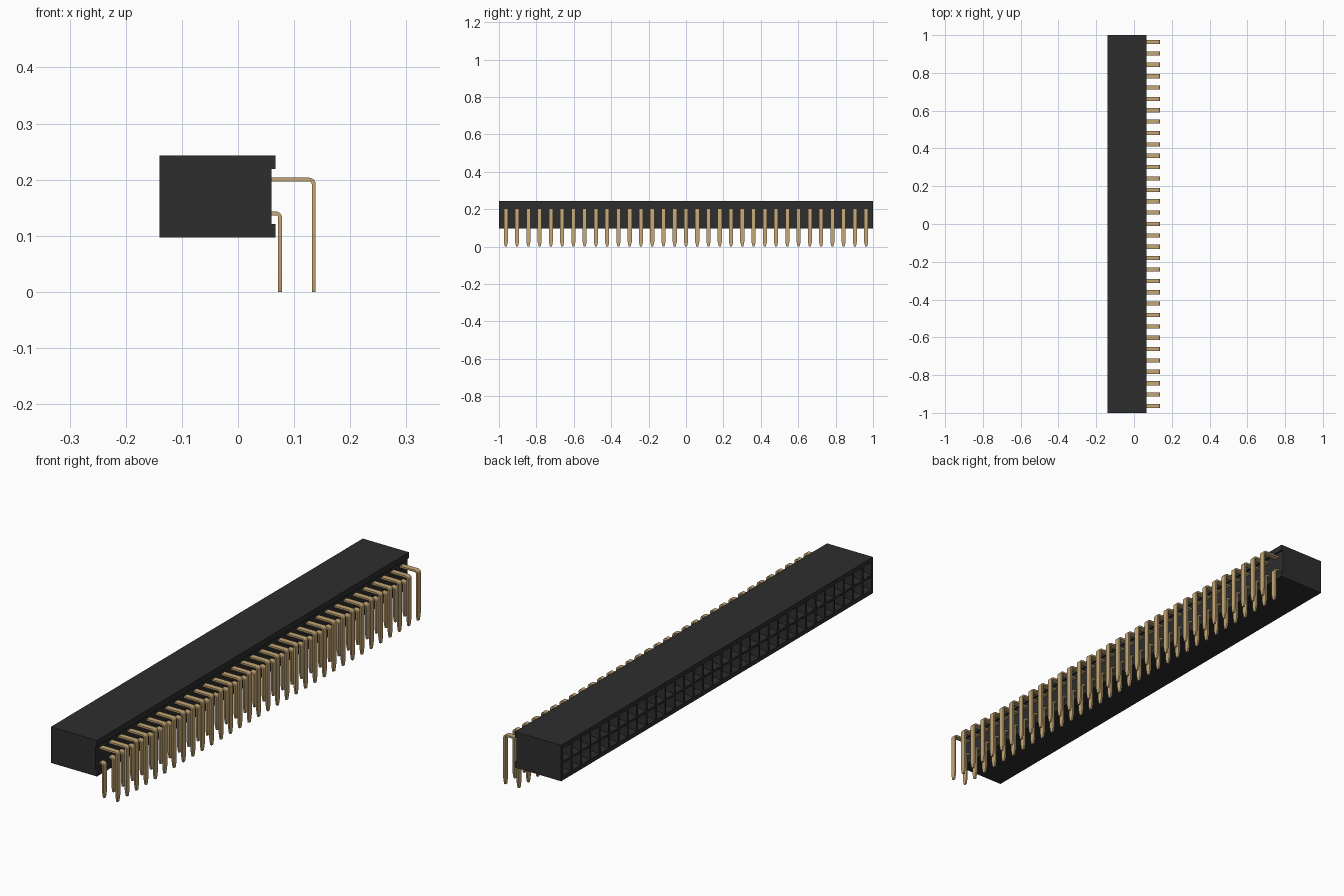
import bpy, bmesh, math

cube = bpy.data.objects.get("Cube")
if cube:
    bpy.data.objects.remove(cube, do_unlink=True)

COUNT, PITCH = 33, 0.0602
ROWS = (0.14, 0.20)
X_FRONT, X_BACK, X_RECESS = -0.14, 0.067, 0.06
Z_LOW, Z_HIGH = 0.097, 0.243
columns = [(i - (COUNT - 1) / 2) * PITCH for i in range(COUNT)]


def material(name, colour, metallic=0.0):
    m = bpy.data.materials.new(name)
    m.use_nodes = True
    m.diffuse_color = (*colour, 1)
    node = m.node_tree.nodes["Principled BSDF"]
    node.inputs["Base Color"].default_value = (*colour, 1)
    return m


def finish(bm, name, mat):
    mesh = bpy.data.meshes.new(name)
    bm.to_mesh(mesh)
    bm.free()
    mesh.materials.append(mat)
    obj = bpy.data.objects.new(name, mesh)
    bpy.context.collection.objects.link(obj)
    return obj


black = material("black plastic", (0.027, 0.027, 0.027))
gold = material("pale gold metal", (0.56, 0.39, 0.18))

# Housing: stepped profile swept along y, socket side left open
bm = bmesh.new()
profile = [(X_FRONT, Z_LOW), (X_BACK, Z_LOW), (X_BACK, 0.121), (X_RECESS, 0.121),
           (X_RECESS, 0.219), (X_BACK, 0.219), (X_BACK, Z_HIGH), (X_FRONT, Z_HIGH)]
near, far = [[bm.verts.new((x, y, z)) for x, z in profile] for y in (-1, 1)]
for i in range(len(profile) - 1):
    bm.faces.new((near[i], far[i], far[i + 1], near[i + 1]))
bm.faces.new(near)
bm.faces.new(far[::-1])
bmesh.ops.recalc_face_normals(bm, faces=bm.faces[:])

# Socket side: a grid whose cells become funnel-mouthed square holes
ys = [-1] + [columns[0] + (i - 0.5) * PITCH for i in range(COUNT + 1)] + [1]
zs = [Z_LOW] + [ROWS[0] + (j - 0.5) * 0.06 for j in range(3)] + [Z_HIGH]
grid = [[bm.verts.new((X_FRONT, y, z)) for z in zs] for y in ys]
cells = []
for i in range(len(ys) - 1):
    for j in range(len(zs) - 1):
        f = bm.faces.new((grid[i][j], grid[i][j + 1], grid[i + 1][j + 1], grid[i + 1][j]))
        if 0 < i <= COUNT and 0 < j < 3:
            cells.append(f)
bm.normal_update()
for thickness, depth in ((0.006, 0.0), (0.012, -0.014), (0.0001, -0.11)):
    bmesh.ops.inset_individual(bm, faces=cells, thickness=thickness, depth=depth)
finish(bm, "housing", black)


# Bent flat pins with tapered tips, one mesh per row
def pin_row(name, x_leg, z_arm):
    bm = bmesh.new()
    t, w, tip, radius = 0.0035, 0.011, 0.005, 0.008
    centre = (x_leg - radius, z_arm - radius)
    # Path stations: x, z, normal x, normal z, half width
    path = [(0.02, z_arm, 0, 1, w)]
    for k in range(6):
        a = math.radians(90 - 18 * k)
        c, s = math.cos(a), math.sin(a)
        path.append((centre[0] + radius * c, centre[1] + radius * s, c, s, w))
    path += [(x_leg, 0.026, 1, 0, w), (x_leg, 0.0, 1, 0, tip)]
    for y in columns:
        last = None
        for x, z, nx, nz, h in path:
            ring = [bm.verts.new((x + nx * t * a, y + h * b, z + nz * t * a))
                    for a, b in ((1, -1), (1, 1), (-1, 1), (-1, -1))]
            if last:
                for k in range(4):
                    bm.faces.new((last[k], last[k - 1], ring[k - 1], ring[k]))
            else:
                bm.faces.new(ring)
            last = ring
        bm.faces.new(last[::-1])
    bmesh.ops.recalc_face_normals(bm, faces=bm.faces[:])
    obj = finish(bm, name, gold)
    bpy.ops.object.select_all(action="DESELECT")
    bpy.context.view_layer.objects.active = obj
    obj.select_set(True)
    bpy.ops.object.shade_smooth_by_angle(angle=math.radians(30))


pin_row("lower_pins", 0.075, ROWS[0])
pin_row("upper_pins", 0.135, ROWS[1])
